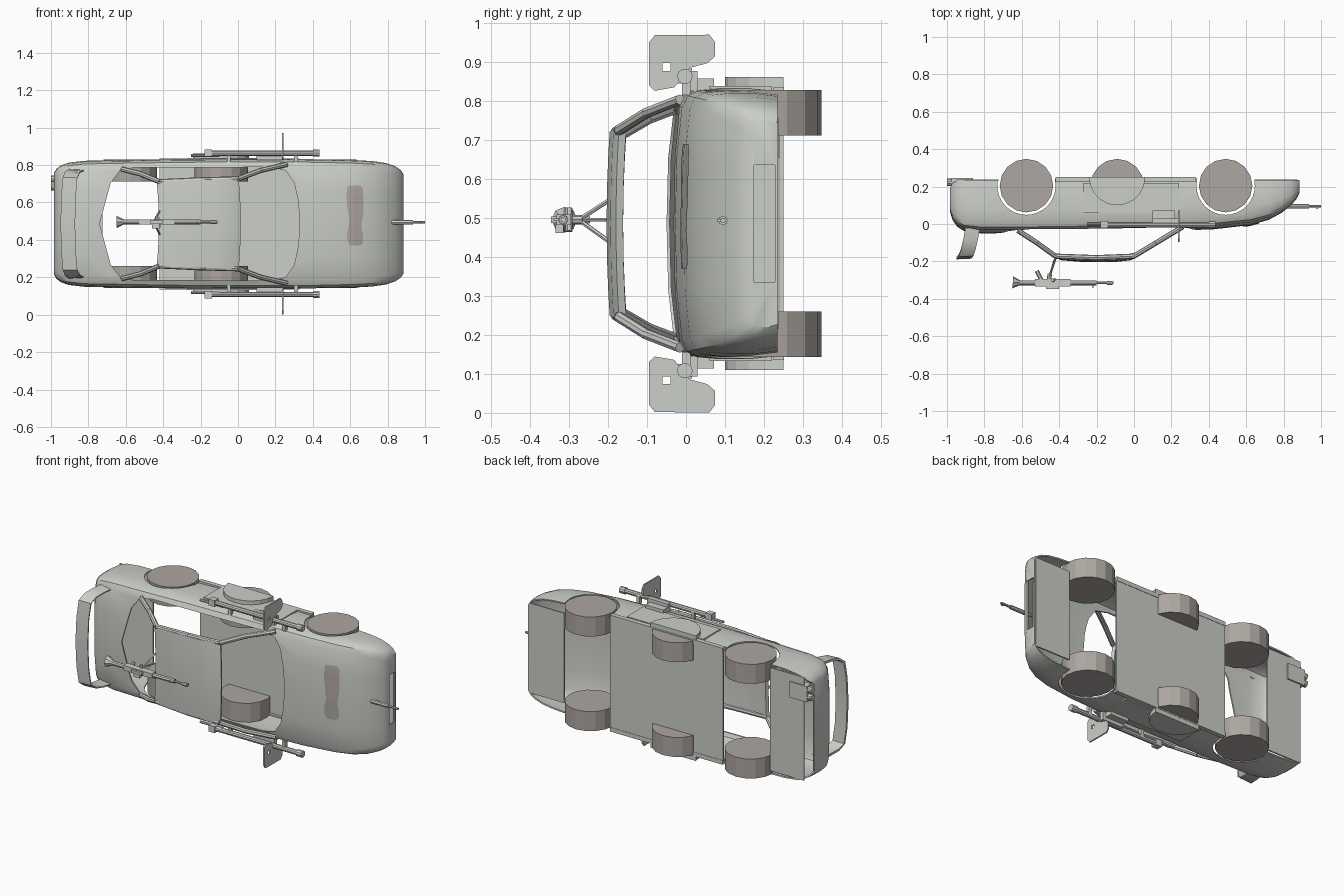
import bpy, bmesh, math
from mathutils import Vector, Matrix

if "Cube" in bpy.data.objects:
    bpy.data.objects.remove(bpy.data.objects["Cube"])

# Built in car space (x = length, y = width, z = up), tipped on its side at the end.
def material(name, rgb):
    m = bpy.data.materials.new(name)
    m.diffuse_color = (*rgb, 1)
    m.use_nodes = True
    m.node_tree.nodes["Principled BSDF"].inputs["Base Color"].default_value = m.diffuse_color
    return m

BODY = material("pale grey green", (0.60, 0.62, 0.58))
TYRE = material("warm grey", (0.42, 0.385, 0.36))
smooth = []

def finish(name, bm, mat=BODY, soft=False):
    bmesh.ops.recalc_face_normals(bm, faces=bm.faces)
    me = bpy.data.meshes.new(name)
    bm.to_mesh(me)
    bm.free()
    me.materials.append(mat)
    o = bpy.data.objects.new(name, me)
    bpy.context.collection.objects.link(o)
    if soft:
        smooth.append(o)
    return o

def box(name, x0, x1, y0, y1, z0, z1, mat=BODY):
    bm = bmesh.new()
    m = Matrix.Translation(((x0+x1)/2, (y0+y1)/2, (z0+z1)/2)) @ Matrix.Diagonal((abs(x1-x0), abs(y1-y0), abs(z1-z0), 1))
    bmesh.ops.create_cube(bm, size=1, matrix=m)
    return finish(name, bm, mat)

def rod(name, p, q, r, n=8, r2=None, mat=BODY, soft=False):
    p, q = Vector(p), Vector(q)
    bm = bmesh.new()
    m = Matrix.Translation((p+q)/2) @ (q-p).to_track_quat('Z', 'Y').to_matrix().to_4x4()
    bmesh.ops.create_cone(bm, cap_ends=True, segments=n, radius1=r, radius2=r if r2 is None else r2,
                          depth=(q-p).length, matrix=m)
    return finish(name, bm, mat, soft)

def prism(name, pts, off, mat=BODY):
    bm = bmesh.new()
    f = bm.faces.new([bm.verts.new(p) for p in pts])
    g = bmesh.ops.extrude_face_region(bm, geom=[f])
    bmesh.ops.translate(bm, vec=off, verts=[v for v in g['geom'] if isinstance(v, bmesh.types.BMVert)])
    return finish(name, bm, mat)

def loft(name, rows, caps=False, closed=False, soft=True):
    bm = bmesh.new()
    vs = [[bm.verts.new(p) for p in r] for r in rows]
    n = len(rows[0])
    for a, b in zip(vs, vs[1:]):
        for i in range(n if closed else n-1):
            j = (i+1) % n
            bm.faces.new((a[i], a[j], b[j], b[i]))
    if caps:
        bm.faces.new(vs[0])
        bm.faces.new(vs[-1])
    return finish(name, bm, BODY, soft)

def bake(o, thick=0, cutters=()):
    if thick:
        s = o.modifiers.new("thickness", 'SOLIDIFY')
        s.thickness, s.offset = thick, -1
    for c in cutters:
        c.hide_render = True
        b = o.modifiers.new("cut", 'BOOLEAN')
        b.operation, b.solver, b.object = 'DIFFERENCE', 'EXACT', c
    bpy.context.view_layer.update()
    o.data = bpy.data.meshes.new_from_object(o.evaluated_get(bpy.context.evaluated_depsgraph_get()))
    o.modifiers.clear()
    for c in cutters:
        bpy.data.objects.remove(c)

# Body shell: stations of (x, half width, bottom, top)
ST = [(-.985, .27, -.19, -.07), (-.97, .295, -.22, -.02), (-.945, .313, -.23, .015), (-.905, .327, -.235, .04),
      (-.82, .337, -.235, .05), (-.6, .341, -.235, .05), (-.3, .346, -.245, .047), (.0, .348, -.245, .042),
      (.25, .348, -.245, .035), (.43, .346, -.24, .028), (.62, .341, -.235, .006), (.72, .335, -.235, -.022),
      (.79, .325, -.235, -.06), (.84, .308, -.235, -.1), (.87, .288, -.235, -.135), (.885, .265, -.235, -.165)]
SEC = [(.975, 0), (1, .3), (1, .58), (.985, .78), (.95, .88), (.86, .935), (.5, .985), (0, 1)]
def section(x, w, b, t):
    half = [(x, w*a, b+(t-b)*f) for a, f in SEC]
    return half + [(x, -y, z) for _, y, z in half[-2::-1]]

body = loft("body_shell", [section(*s) for s in ST], caps=True)
opening = [(.33, 0), (.322, .12), (.30, .22), (.255, .285), (.17, .303), (-.56, .3), (-.63, .285), (-.68, .22), (-.74, 0)]
opening += [(x, -y) for x, y in opening[-2:0:-1]]
cuts = [prism("cabin_cutter", [(x, y, -.1) for x, y in opening], (0, 0, .4)),
        box("grille_cutter", .85, .95, -.15, .15, -.228, -.175)]
for x in (.49, -.575):
    cuts.append(rod("arch_cutter", (x, -.5, -.205), (x, .5, -.205), .156, 32))
bake(body, .008, cuts)
box("grille_back", .83, .84, -.16, .16, -.235, -.165)

# Floor and under trays
box("floor_pan", -.42, .33, -.335, .335, -.25, -.24)
box("front_tray", .645, .875, -.27, .27, -.237, -.229)
box("rear_tray", -.95, -.725, -.31, .31, -.237, -.229)

# Wheels, side covers, sills, door plates
for s in (1, -1):
    for nm, x in (("front", .49), ("middle", -.09), ("rear", -.575)):
        rod(nm + "_wheel", (x, s*.226, -.205), (x, s*.343, -.205), .143, 16, mat=TYRE)
    arc = [(-.09+.15*math.cos(math.pi*i/10), s*.34, -.25+.15*math.sin(math.pi*i/10)) for i in range(11)]
    prism("middle_wheel_cover", arc, (0, s*.036, 0))
    box("sill", -.42, .33, s*.325, s*.35, -.252, -.225)
    box("door_plate", -.27, .24, s*.342, s*.353, -.22, -.06)

    # Pillars and roof rail
    path = [(.26, .318, .015), (.12, .285, .1), (.0, .24, .172), (-.2, .235, .18), (-.42, .225, .172),
            (-.52, .267, .1), (-.62, .292, .035)]
    for p, q in zip(path, path[1:]):
        rod("roof_pillar", (p[0], s*p[1], p[2]), (q[0], s*q[1], q[2]), .014, 8, soft=True)

    # Side gun with its bracket, and the shield plate
    rod("side_gun_tube", (-.17, s*.378, .003), (.43, s*.378, .003), .015, 10, soft=True)
    rod("side_gun_rear", (-.25, s*.366, .0), (-.1, s*.366, .0), .008, 8)
    rod("side_gun_muzzle", (.40, s*.378, .003), (.435, s*.378, .003), .02, 10)
    box("side_gun_breech", -.18, -.14, s*.36, s*.398, -.015, .022)
    box("side_gun_bracket", .1, .24, s*.34, s*.392, -.03, -.005)
    box("side_gun_box", .1, .22, s*.34, s*.372, -.072, -.03)
    for x in (-.06, .3):
        box("side_gun_mount", x, x+.02, s*.33, s*.378, -.012, .01)
    shield = [(.465, .095), (.484, .08), (.485, -.06), (.465, -.075), (.43, -.075), (.412, -.055), (.40, -.01),
              (.35, .03), (.341, .08), (.355, .095)]
    plate = prism("shield_plate", [(.234, s*y, z) for y, z in shield], (.008, 0, 0))
    bake(plate, 0, [box("sight_cutter", .2, .28, s*.392, s*.412, .04, .06)])

# Roof panel
rows = []
for x, w, t in ((-.435, .226, .172), (-.40, .228, .186), (-.3, .232, .194), (-.12, .236, .196), (-.03, .243, .186), (.003, .246, .172)):
    rows.append([(x + .012*(1-k*k), w*k, t + .008*(1-k*k)) for k in (-1, -.75, -.4, 0, .4, .75, 1)])
bake(loft("roof_panel", rows), .02)

# Rear wing: an arched strip swept across the deck
wing = [(.285, .02, -.862), (.282, .08, -.872), (.272, .135, -.885), (.245, .168, -.897), (.15, .178, -.905), (0, .182, -.909)]
wing += [(-y, z, x) for y, z, x in wing[-2::-1]]
rows = []
for i, (y, z, x) in enumerate(wing):
    a, b = wing[max(i-1, 0)], wing[min(i+1, len(wing)-1)]
    n = Vector((0, -(b[1]-a[1]), b[0]-a[0])).normalized() * .007
    c = Vector((x, y, z))
    rows.append([c + Vector((dx, 0, 0)) + n*k for dx, k in ((-.04, 1), (.038, .5), (.038, -.5), (-.04, -1))])
loft("rear_wing", rows, caps=True, closed=True)

# Bonnet patch laid on the surface
def hood(x, y):
    for a, b in zip(ST, ST[1:]):
        if a[0] <= x <= b[0]:
            k = (x-a[0])/(b[0]-a[0])
            w, lo, hi = (a[i]+k*(b[i]-a[i]) for i in (1, 2, 3))
            f = abs(y)/w
            g = 1-.03*f if f < .5 else .985-(f-.5)/.36*.05
            return lo+(hi-lo)*g
bm = bmesh.new()
patch = [(-.116, .60, .655), (-.10, .588, .668), (-.06, .582, .668), (-.02, .59, .66), (0, .595, .662), (.05, .59, .67),
         (.10, .583, .672), (.15, .58, .67), (.19, .583, .668), (.205, .59, .655)]
vs = []
for y, a, b in patch:
    xs = [a, .62, b]
    vs.append([bm.verts.new((x, y, hood(x, y)+.005)) for x in xs])
for a, b in zip(vs, vs[1:]):
    for i in (0, 1):
        bm.faces.new((a[i], a[i+1], b[i+1], b[i]))
patch_obj = finish("bonnet_patch", bm, TYRE)

# Nose gun
rod("nose_gun_barrel", (.78, .008, -.095), (1.0, .008, -.095), .007, 8)
rod("nose_gun_sleeve", (.80, .008, -.095), (.935, .008, -.095), .012, 8)
box("nose_gun_sight", .975, .985, .004, .012, -.095, -.08)

# Exhaust
box("exhaust_box", -.975, -.86, .17, .265, -.245, -.2)
for y in (.197, .24):
    rod("exhaust_pipe", (-1.0, y, -.222), (-.95, y, -.222), .02, 10)

# Roof gun on its tripod
gy = .01
rod("roof_gun_barrel", (-.3, gy, .315), (-.11, gy, .315), .007, 8)
rod("roof_gun_jacket", (-.36, gy, .315), (-.2, gy, .315), .013, 8)
rod("roof_gun_muzzle", (-.145, gy, .315), (-.115, gy, .315), .011, 8)
box("roof_gun_receiver", -.53, -.34, gy-.014, gy+.014, .295, .333)
rod("roof_gun_rear", (-.62, gy, .315), (-.52, gy, .315), .013, 8)
rod("roof_gun_stock", (-.648, gy, .312), (-.61, gy, .314), .033, 8, .013)
box("roof_gun_sight", -.46, -.42, gy-.034, gy-.012, .315, .335)
box("roof_gun_scope", -.47, -.4, gy-.008, gy+.008, .333, .347)
box("front_sight", -.225, -.215, gy-.003, gy+.003, .32, .34)
rod("roof_gun_grip", (-.495, gy, .3), (-.52, gy, .25), .011, 6)
rod("roof_gun_handle", (-.42, gy-.03, .3), (-.435, gy+.03, .3), .009, 6)
rod("tripod_post", (-.455, gy, .3), (-.45, gy, .265), .012, 8)
for y in (-.055, .068):
    rod("tripod_leg", (-.45, gy, .275), (-.42, y, .185), .006, 6)
rod("tripod_rear_leg", (-.45, gy, .275), (-.425, gy, .19), .005, 6)

# Smooth the curved parts, then tip everything on its side
for o in bpy.data.objects:
    o.select_set(o in smooth)
bpy.context.view_layer.objects.active = body
bpy.ops.object.shade_smooth_by_angle(angle=math.radians(32))
tip = Matrix.Translation((0, 0, .486)) @ Matrix.Rotation(math.pi/2, 4, 'X')
for o in bpy.data.objects:
    o.data.transform(tip)
